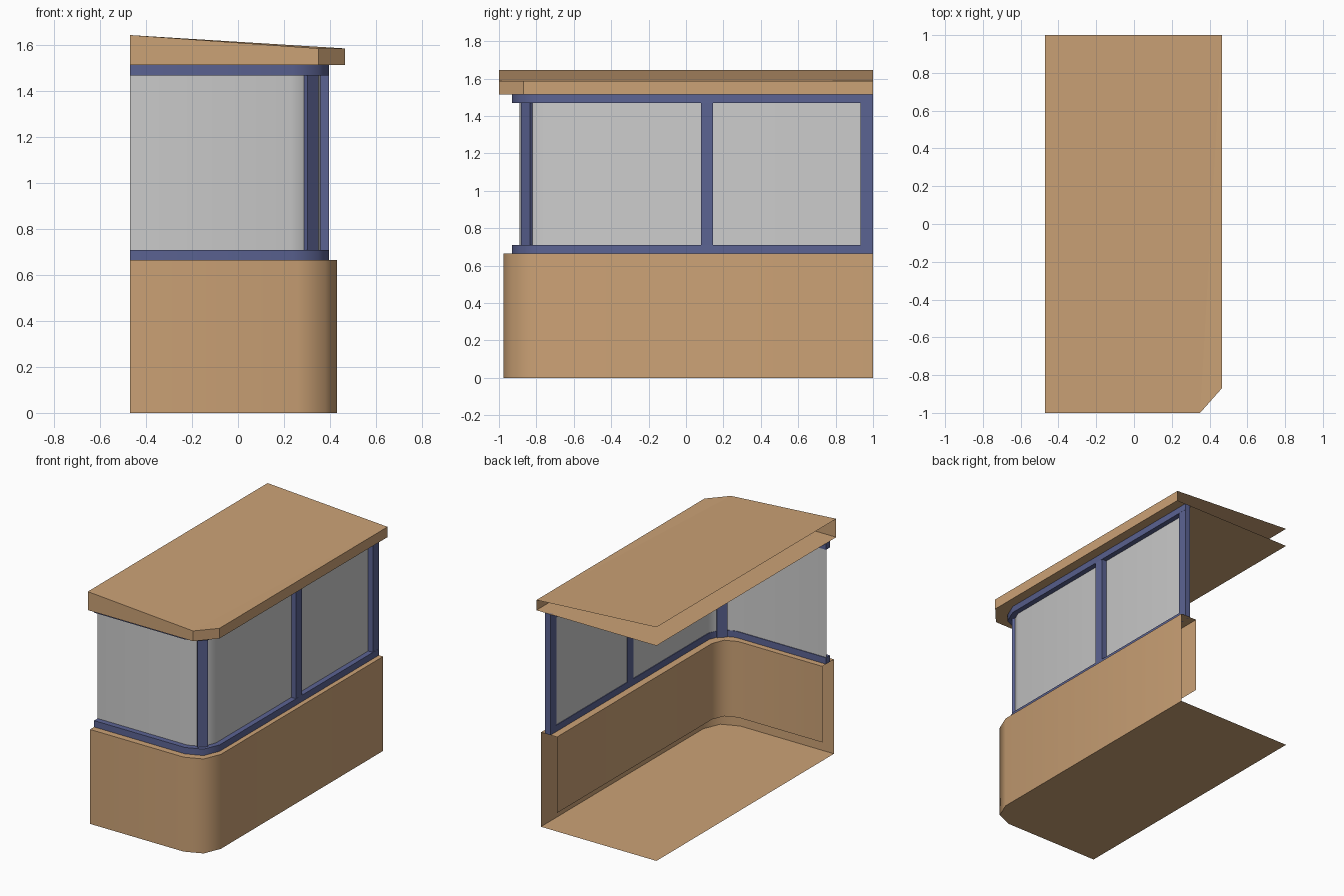
import bpy
import math

if "Cube" in bpy.data.objects:
    bpy.data.objects.remove(bpy.data.objects["Cube"], do_unlink=True)

LEFT, BACK = -0.47, 1.0


def material(name, rgb):
    mat = bpy.data.materials.new(name)
    mat.use_nodes = True
    color = (*rgb, 1.0)
    mat.diffuse_color = color
    mat.node_tree.nodes["Principled BSDF"].inputs["Base Color"].default_value = color
    return mat


TAN = material("tan_panel", (0.60, 0.36, 0.18))
BLUE = material("blue_frame", (0.105, 0.125, 0.29))
GREY = material("grey_glass", (0.60, 0.60, 0.60))


def add_mesh(name, verts, faces, mat, smooth=False):
    mesh = bpy.data.meshes.new(name)
    mesh.from_pydata(verts, [], faces)
    mesh.materials.append(mat)
    mesh.update()
    obj = bpy.data.objects.new(name, mesh)
    bpy.context.collection.objects.link(obj)
    if smooth:
        bpy.ops.object.select_all(action="DESELECT")
        obj.select_set(True)
        bpy.context.view_layer.objects.active = obj
        bpy.ops.object.shade_smooth_by_angle(angle=math.radians(50))
    return obj


def corner_path(x, y, r):
    """Front run, rounded corner in two segments, then the side run."""
    d = r * (1 - math.sqrt(0.5))
    return [(LEFT, y), (x - r, y), (x - d, y + d), (x, y + r), (x, BACK)]


def loft(name, rings, mat, closed=False, smooth=True):
    """Skin between (path, height) rings; closed rings make a capped bar."""
    n = len(rings[0][0])
    verts = [(x, y, z) for path, z in rings for x, y in path]
    count = len(rings)
    faces = []
    for k in range(count if closed else count - 1):
        a, b = k * n, (k + 1) % count * n
        faces += [(a + i, a + i + 1, b + i + 1, b + i) for i in range(n - 1)]
    if closed:
        faces.append([k * n for k in reversed(range(count))])
        faces.append([k * n + n - 1 for k in range(count)])
    return add_mesh(name, verts, faces, mat, smooth)


def box(name, center, size, mat, turn=0.0):
    cx, cy, cz = center
    sx, sy, sz = (s / 2 for s in size)
    verts = [(i * sx, j * sy, k * sz) for k in (-1, 1)
             for i, j in ((-1, -1), (1, -1), (1, 1), (-1, 1))]
    faces = [(3, 2, 1, 0), (4, 5, 6, 7)]
    faces += [(i, (i + 1) % 4, (i + 1) % 4 + 4, i + 4) for i in range(4)]
    obj = add_mesh(name, verts, faces, mat)
    obj.location = center
    obj.rotation_euler.z = turn
    return obj


# Floor and hollow parapet, open at both ends
outer = corner_path(0.43, -0.975, 0.17)
inner = corner_path(0.305, -0.845, 0.12)
WALL_TOP, ROOF_BASE = 0.665, 1.515
loft("parapet_wall", [(outer, 0), (outer, WALL_TOP), (inner, WALL_TOP), (inner, 0.13)], TAN)
floor_outline = outer + [(LEFT, BACK)]
add_mesh("floor", [(x, y, 0) for x, y in floor_outline],
         [list(reversed(range(len(floor_outline))))], TAN)

# Window rails following the corner
RAIL = 0.045
rail_out = corner_path(0.397, -0.93, 0.16)
rail_in = corner_path(0.355, -0.886, 0.12)
for name, z in (("bottom_rail", WALL_TOP), ("top_rail", ROOF_BASE - RAIL)):
    loft(name, [(rail_out, z), (rail_out, z + RAIL), (rail_in, z + RAIL), (rail_in, z)],
         BLUE, closed=True)

# Window posts
mid_z = (WALL_TOP + ROOF_BASE) / 2
post_height = ROOF_BASE - WALL_TOP - 0.004
for name, y in (("middle_post", 0.112), ("end_post", 0.967)):
    box(name, (0.376, y, mid_z), (0.041, 0.066, post_height), BLUE)
box("corner_post", (0.314, -0.846, mid_z), (0.036, 0.068, post_height), BLUE, -math.pi / 4)

# Glazing sheet
glass = corner_path(0.36, -0.891, 0.13)
loft("window_glass", [(glass, WALL_TOP + 0.02), (glass, ROOF_BASE - 0.02)], GREY)

# Roof shell with one clipped corner and a gently sloped top
HIGH, LOW = 1.645, 1.587
plan = [(LEFT, -1), (0.35, -1), (0.465, -0.87), (0.465, BACK), (LEFT, BACK)]
n = len(plan)
verts = [(x, y, ROOF_BASE) for x, y in plan]
verts += [(x, y, HIGH if x == LEFT else LOW) for x, y in plan]
faces = [(i, i + 1, i + 1 + n, i + n) for i in range(3)]
faces += [list(reversed(range(n))), (n, n + 1, n + 3, n + 4), (n + 1, n + 2, n + 3)]
add_mesh("roof", verts, faces, TAN)
